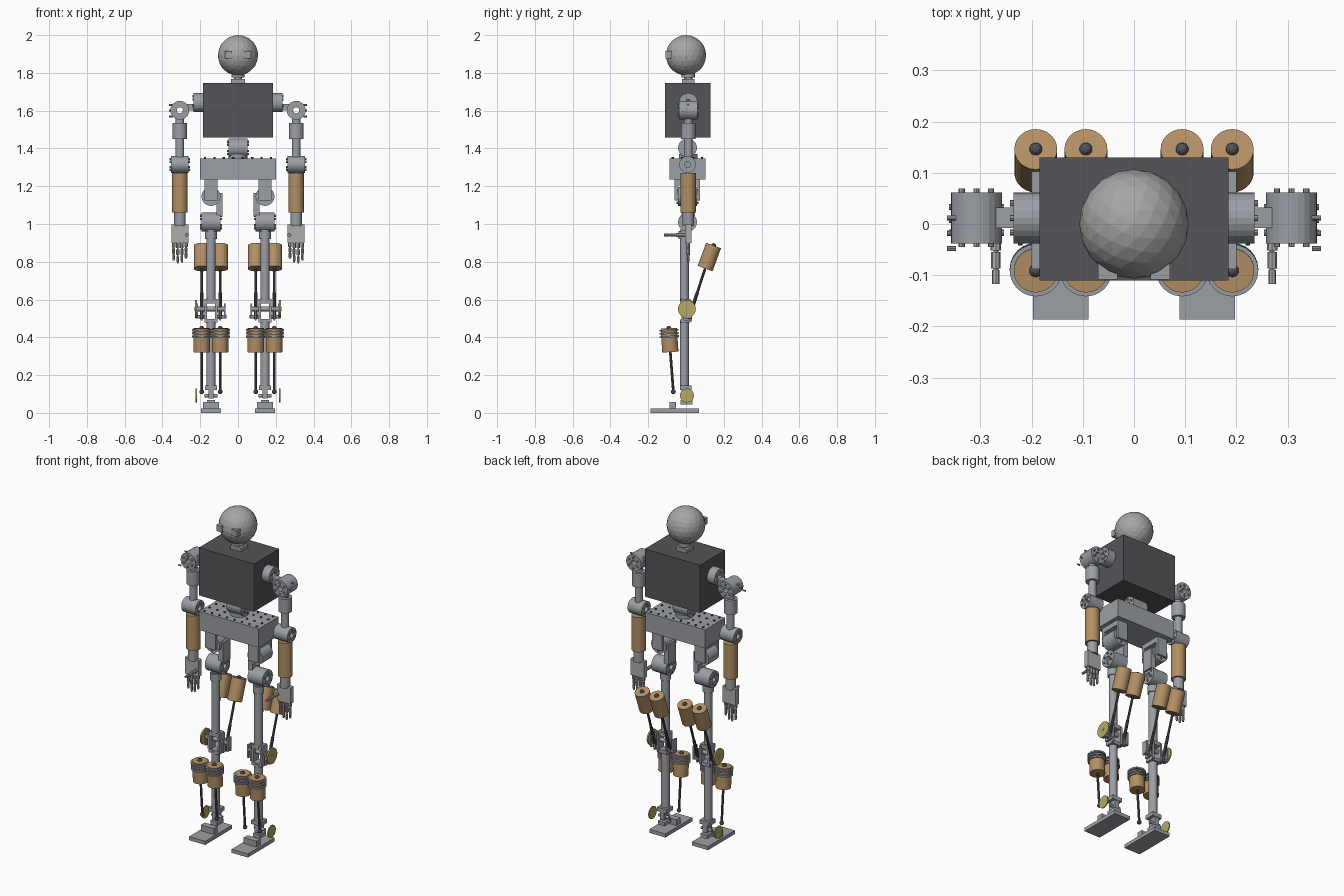
import bpy, bmesh, math
from mathutils import Vector as V, Matrix as M

if "Cube" in bpy.data.objects:
    bpy.data.objects.remove(bpy.data.objects["Cube"])

def mat(name, c):
    m = bpy.data.materials.new(name)
    m.diffuse_color = (*c, 1)
    m.use_nodes = True
    m.node_tree.nodes["Principled BSDF"].inputs["Base Color"].default_value = m.diffuse_color
    return m

TAN = mat("tan", (0.45, 0.28, 0.13))
GOLD = mat("gold", (0.48, 0.40, 0.12))
DARK = mat("dark", (0.09, 0.09, 0.10))
STEEL = mat("steel", (0.33, 0.35, 0.38))
YC = 0.012  # depth of the limb centre line

def finish(bm, name, m=STEEL):
    bmesh.ops.recalc_face_normals(bm, faces=bm.faces)
    me = bpy.data.meshes.new(name)
    bm.to_mesh(me)
    bm.free()
    ob = bpy.data.objects.new(name, me)
    bpy.context.collection.objects.link(ob)
    me.materials.append(m)
    return ob

def add_box(bm, x0, x1, y0, y1, z0, z1):
    t = M.Translation(((x0+x1)/2, (y0+y1)/2, (z0+z1)/2))
    bmesh.ops.create_cube(bm, size=1, matrix=t @ M.Diagonal((abs(x1-x0), abs(y1-y0), abs(z1-z0), 1)))

def add_rod(bm, a, b, r, n=24, r2=None):
    a, b = V(a), V(b)
    q = (b-a).to_track_quat('Z', 'Y').to_matrix().to_4x4()
    bmesh.ops.create_cone(bm, cap_ends=True, segments=n, radius1=r, radius2=r2 or r,
                          depth=(b-a).length, matrix=M.Translation((a+b)/2) @ q)

def add_ball(bm, c, r, sub=2):
    bmesh.ops.create_icosphere(bm, subdivisions=sub, radius=r, matrix=M.Translation(c))

def add_tube(bm, a, b, ro, ri, n=24):
    a, b = V(a), V(b)
    q = (b-a).to_track_quat('Z', 'Y')
    loops = [[bm.verts.new(p + q @ V((r*math.cos(2*math.pi*i/n), r*math.sin(2*math.pi*i/n), 0)))
              for i in range(n)] for p, r in ((a, ro), (b, ro), (b, ri), (a, ri))]
    for k in range(4):
        for i in range(n):
            j, l2 = (i+1) % n, loops[(k+1) % 4]
            bm.faces.new((loops[k][i], loops[k][j], l2[j], l2[i]))

def box(name, *d, m=STEEL):
    bm = bmesh.new()
    add_box(bm, *d)
    return finish(bm, name, m)

def rods(name, segs, m=STEEL):
    bm = bmesh.new()
    for s in segs:
        add_rod(bm, *s)
    return finish(bm, name, m)

def drive(name, c, axis, length=0.1, r=0.05):
    """Hollow rotary joint with a ring of bolts on each end."""
    bm = bmesh.new()
    c, d = V(c), V(axis)
    u = V((0, 0, 1))
    w = d.cross(u)
    add_tube(bm, c - d*length/2, c + d*length/2, r, 0.016)
    for e in (-1, 1):
        for i in range(6):
            t = math.pi*i/3
            p = c + d*e*length/2 + (u*math.cos(t) + w*math.sin(t))*r*0.66
            add_rod(bm, p - d*e*0.004, p + d*e*0.007, 0.006, 8)
    return finish(bm, name)

# Head, eyes and neck
bm = bmesh.new()
add_ball(bm, (0, 0, 1.893), 0.107, 3)
finish(bm, "head", mat("pale", (0.38, 0.38, 0.37)))
for s in (-1, 1):
    bm = bmesh.new()
    add_box(bm, s*0.032, s*0.07, -0.108, -0.07, 1.877, 1.915)
    finish(bm, "eye")
rods("neck", [((0, YC, 1.775), (0, YC, 1.80), 0.035), ((0, YC, 1.765), (0, YC, 1.78), 0.022)])
box("neck_base", -0.036, 0.036, YC-0.034, YC+0.034, 1.745, 1.767)

# Torso, waist joint and pelvis
box("chest", -0.185, 0.185, -0.11, 0.13, 1.457, 1.746, m=DARK)
drive("waist_joint", (0, YC-0.004, 1.403), (1, 0, 0))
rods("waist_mount", [((0, YC, 1.345), (0, YC, 1.37), 0.05)])
bm = bmesh.new()
add_box(bm, -0.2, 0.2, -0.088, 0.103, 1.235, 1.348)
finish(bm, "pelvis")
bm = bmesh.new()
for i in range(8):
    for y in (-0.07, -0.02, 0.04, 0.085):
        x = -0.175 + 0.05*i
        if abs(x) > 0.06 or y in (-0.07, 0.085):
            add_rod(bm, (x, y, 1.34), (x, y, 1.354), 0.006, 8)
finish(bm, "pelvis_bolts", DARK)

for s in (-1, 1):
    # Shoulder
    ax = s*0.308
    drive("shoulder_pitch", (s*0.21, YC, 1.643), (1, 0, 0), 0.05)
    drive("shoulder_roll", (ax, YC, 1.602), (0, 1, 0))
    bm = bmesh.new()
    for z in (1.57, 1.60, 1.63):
        add_rod(bm, (ax + s*0.04, YC-0.03+(z-1.6), z), (ax + s*0.057, YC-0.03+(z-1.6), z), 0.005, 8)
    add_box(bm, s*0.23, s*0.27, YC-0.02, YC+0.02, 1.60, 1.635)
    finish(bm, "shoulder_link")
    # Upper arm and elbow
    rods("upper_arm", [((ax, YC, 1.53), (ax, YC, 1.56), 0.022), ((ax, YC, 1.45), (ax, YC, 1.535), 0.038),
                       ((ax, YC, 1.35), (ax, YC, 1.46), 0.022)])
    drive("elbow", (ax, YC-0.004, 1.315), (1, 0, 0), 0.094, 0.044)
    # Forearm and wrist
    rods("forearm", [((ax, YC, 1.06), (ax, YC, 1.27), 0.041)], TAN)
    rods("wrist", [((ax, YC, 0.99), (ax, YC, 1.065), 0.03)])
    # Hand with four fingers and a forward thumb
    bm = bmesh.new()
    add_box(bm, ax - 0.045, ax + 0.045, YC-0.016, YC+0.016, 0.9, 0.998)
    for i, l in enumerate((0.085, 0.105, 0.11, 0.095)):
        x = ax + s*(-0.033 + 0.022*i)
        for k, r in enumerate((0.0095, 0.0085, 0.007)):
            add_rod(bm, (x, YC, 0.902 - l*k/3), (x, YC, 0.905 - l*(k+0.9)/3), r, 8)
        add_rod(bm, (x, YC, 0.902), (x, YC, 0.902 - l), 0.005, 8)
    tx = s*0.27
    for y0, y1, r in ((0.0, -0.052, 0.010), (-0.055, -0.087, 0.009), (-0.09, -0.117, 0.0075), (0.0, -0.1, 0.005)):
        add_rod(bm, (tx, y0, 0.942), (tx, y1, 0.942), r, 8)
    finish(bm, "hand", mat("hand_grey", (0.42, 0.42, 0.41)))

    # Hip joints with their yoke and inner bracket
    lx = s*0.143
    drive("hip_roll", (lx, YC-0.004, 1.146), (0, 1, 0))
    bm = bmesh.new()
    for y0, y1 in ((-0.062, -0.044), (0.06, 0.073)):
        add_box(bm, lx-0.034, lx+0.034, y0, y1, 1.125, 1.236)
    add_box(bm, lx-0.034, lx+0.034, -0.05, 0.07, 1.205, 1.236)
    finish(bm, "hip_yoke")
    box("hip_bracket", lx - s*0.03, lx - s*0.06, YC-0.035, YC+0.035, 1.04, 1.165)
    drive("hip_pitch", (lx, YC-0.004, 1.01), (1, 0, 0))
    # Thigh
    ly = YC - 0.012 - 0.008
    rods("thigh", [((lx, ly, 0.59), (lx, ly, 0.97), 0.024), ((lx, ly, 0.92), (lx, ly, 0.963), 0.031)])
    # Knee clevis, axle, crank and gold encoder wheel
    bm = bmesh.new()
    for e in (-1, 1):
        add_box(bm, lx+e*0.022, lx+e*0.034, -0.025, 0.03, 0.485, 0.595)
        add_box(bm, lx+e*0.044, lx+e*0.054, -0.012, 0.032, 0.49, 0.565)
        add_box(bm, lx+e*0.068, lx+e*0.078, -0.005, 0.03, 0.5, 0.58)
        add_rod(bm, (lx+e*0.03, 0.018, 0.508), (lx+e*0.082, 0.018, 0.508), 0.009, 12)
    add_box(bm, lx-0.034, lx+0.034, -0.028, 0.024, 0.58, 0.604)
    add_box(bm, lx-0.034, lx+0.034, -0.028, 0.024, 0.478, 0.498)
    add_rod(bm, (lx-0.07, 0.005, 0.55), (lx+0.07, 0.005, 0.55), 0.012, 12)
    add_rod(bm, (lx, 0.005, 0.55), (lx+s*0.086, 0.005, 0.55), 0.01, 12)
    finish(bm, "knee")
    rods("knee_wheel", [((s*0.218, 0.005, 0.55), (s*0.227, 0.005, 0.55), 0.047, 32)], GOLD)
    # Shin and ankle
    rods("shin", [((lx, ly, 0.13), (lx, ly, 0.49), 0.024)])
    bm = bmesh.new()
    add_box(bm, lx-0.032, lx+0.032, -0.032, 0.028, 0.122, 0.146)
    add_box(bm, lx-0.014, lx+0.014, -0.025, 0.025, 0.075, 0.13)
    add_box(bm, lx-0.022, lx+0.022, -0.028, 0.034, 0.045, 0.068)
    add_rod(bm, (lx-0.035, 0.005, 0.09), (lx+0.035, 0.005, 0.09), 0.009, 12)
    finish(bm, "ankle")
    rods("ankle_wheel", [((s*0.218, 0.005, 0.092), (s*0.224, 0.005, 0.092), 0.037, 32)], GOLD)
    # Foot
    bm = bmesh.new()
    add_box(bm, lx-0.054, lx+0.054, -0.187, 0.07, 0, 0.022)
    add_box(bm, lx-0.043, lx+0.043, -0.088, -0.052, 0.02, 0.058)
    finish(bm, "foot")

    # Linear actuators: a pair behind the thigh, a pair ahead of the shin
    for x in (s*0.192, s*0.094):
        top, bot, end = V((x, 0.146, 0.886)), V((x, 0.101, 0.764)), V((x, 0.018, 0.508))
        rods("thigh_motor", [(top, bot, 0.042)], TAN)
        bm = bmesh.new()
        add_ball(bm, top, 0.013)
        add_rod(bm, bot, end, 0.007, 10)
        add_rod(bm, bot.lerp(end, 0.5), end, 0.009, 10)
        add_ball(bm, end, 0.014)
        finish(bm, "thigh_pushrod", DARK)
        top, bot, end = V((x, -0.091, 0.448)), V((x, -0.083, 0.322)), V((x, -0.067, 0.112))
        d = (bot - top).normalized()
        rods("shin_motor", [(top, bot, 0.043)], TAN)
        bm = bmesh.new()
        for k in (0.006, 0.022, 0.04):
            add_tube(bm, top + d*k, top + d*(k+0.009), 0.051, 0.042)
        finish(bm, "motor_rings")
        bm = bmesh.new()
        add_ball(bm, top, 0.013)
        add_rod(bm, bot, end, 0.007, 10)
        add_ball(bm, end, 0.013)
        finish(bm, "shin_pushrod", DARK)
